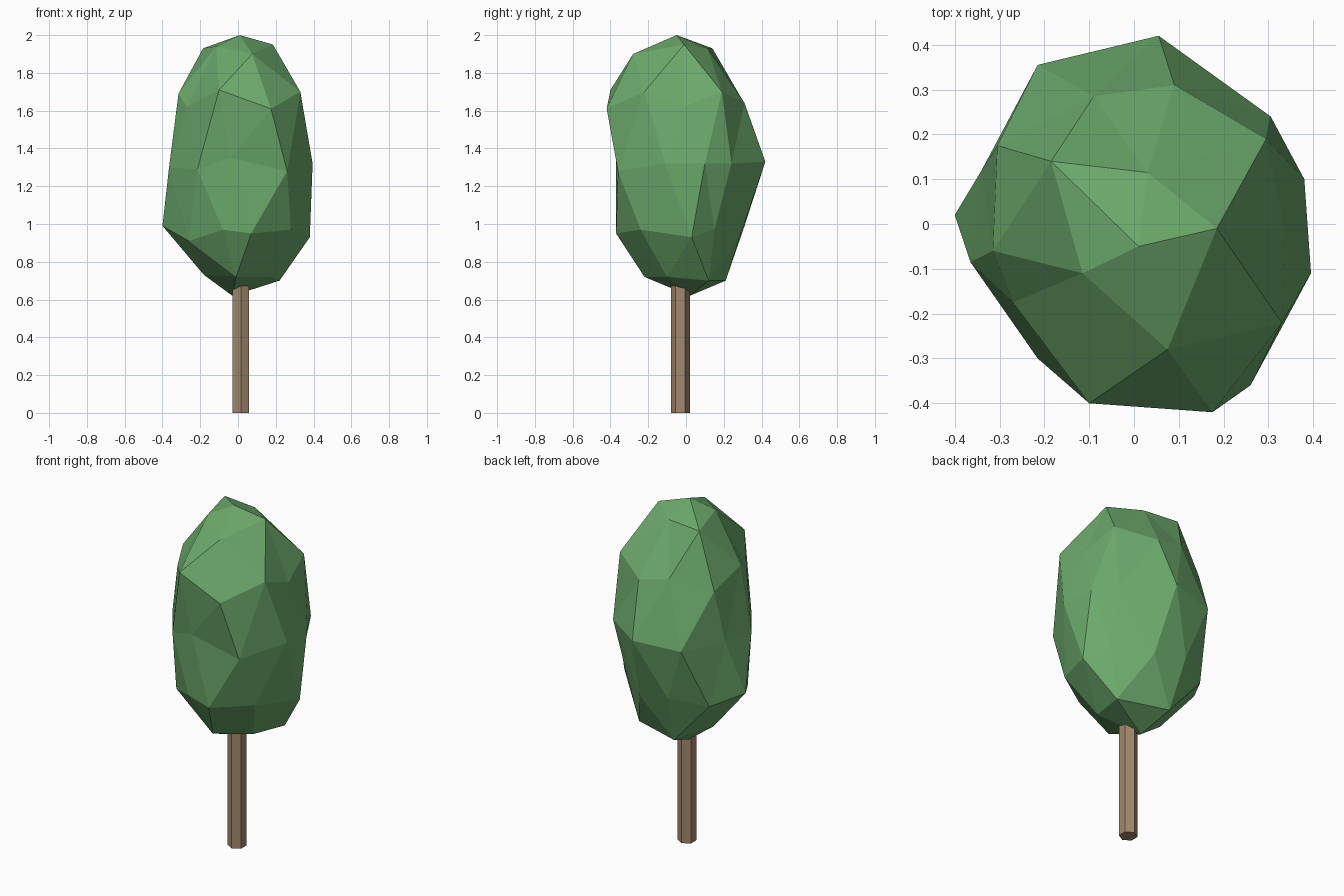
import bpy, bmesh, math
from mathutils import Matrix


def finish(name, bm, colour):
    mesh = bpy.data.meshes.new(name)
    bmesh.ops.recalc_face_normals(bm, faces=bm.faces)
    bm.to_mesh(mesh)
    bm.free()
    obj = bpy.data.objects.new(name, mesh)
    bpy.context.collection.objects.link(obj)
    mat = bpy.data.materials.new(name + "_colour")
    mat.diffuse_color = (*colour, 1)
    mesh.materials.append(mat)


# Trunk: six-sided post running up into the foliage
bm = bmesh.new()
bmesh.ops.create_cone(bm, cap_ends=True, segments=6, radius1=0.05, radius2=0.05,
                      depth=0.70, matrix=Matrix.Translation((0.015, -0.03, 0.35)))
finish("trunk", bm, (0.36, 0.25, 0.15))

# Foliage: icosphere whose corners are pulled, ring by ring, to an uneven outline
rings = [
    [(-.03, .02, .62)],
    [(.22, .12, .70), (-.07, .21, .70), (-.18, 0, .73), (-.01, -.22, .72), (.17, -.10, .72)],
    [(.38, .03, .93), (.28, .15, .97), (.10, .29, .95), (-.10, .31, .99), (-.29, .20, .95),
     (-.40, .02, .99), (-.26, -.20, .91), (-.08, -.34, .97), (.07, -.37, .95), (.28, -.24, .97)],
    [(.38, .10, 1.32), (.305, .24, 1.32), (.055, .42, 1.33), (-.215, .355, 1.31), (-.34, .12, 1.31),
     (-.365, -.085, 1.30), (-.215, -.30, 1.29), (-.04, -.37, 1.35), (.26, -.36, 1.28), (.395, -.11, 1.32)],
    [(.335, -.01, 1.62), (.295, .19, 1.70), (.09, .31, 1.64), (-.09, .285, 1.68), (-.305, .175, 1.62),
     (-.315, -.06, 1.69), (-.27, -.175, 1.62), (-.10, -.40, 1.71), (.175, -.42, 1.61), (.33, -.22, 1.70)],
    [(.185, -.01, 1.95), (.03, .115, 1.93), (-.185, .14, 1.93), (-.115, -.11, 1.94), (.075, -.28, 1.90)],
    [(.01, -.05, 2.0)],
]


def ring_order(v):
    level = sum(v.co.z > t for t in (-.95, -.7, -.2, .2, .7, .95))
    return level, (math.degrees(math.atan2(v.co.y, v.co.x)) + 5) % 360


bm = bmesh.new()
bmesh.ops.create_icosphere(bm, subdivisions=2, radius=1)
points = [p for ring in rings for p in ring]
for vert, point in zip(sorted(bm.verts, key=ring_order), points, strict=True):
    vert.co = point
finish("foliage", bm, (0.15, 0.40, 0.15))
